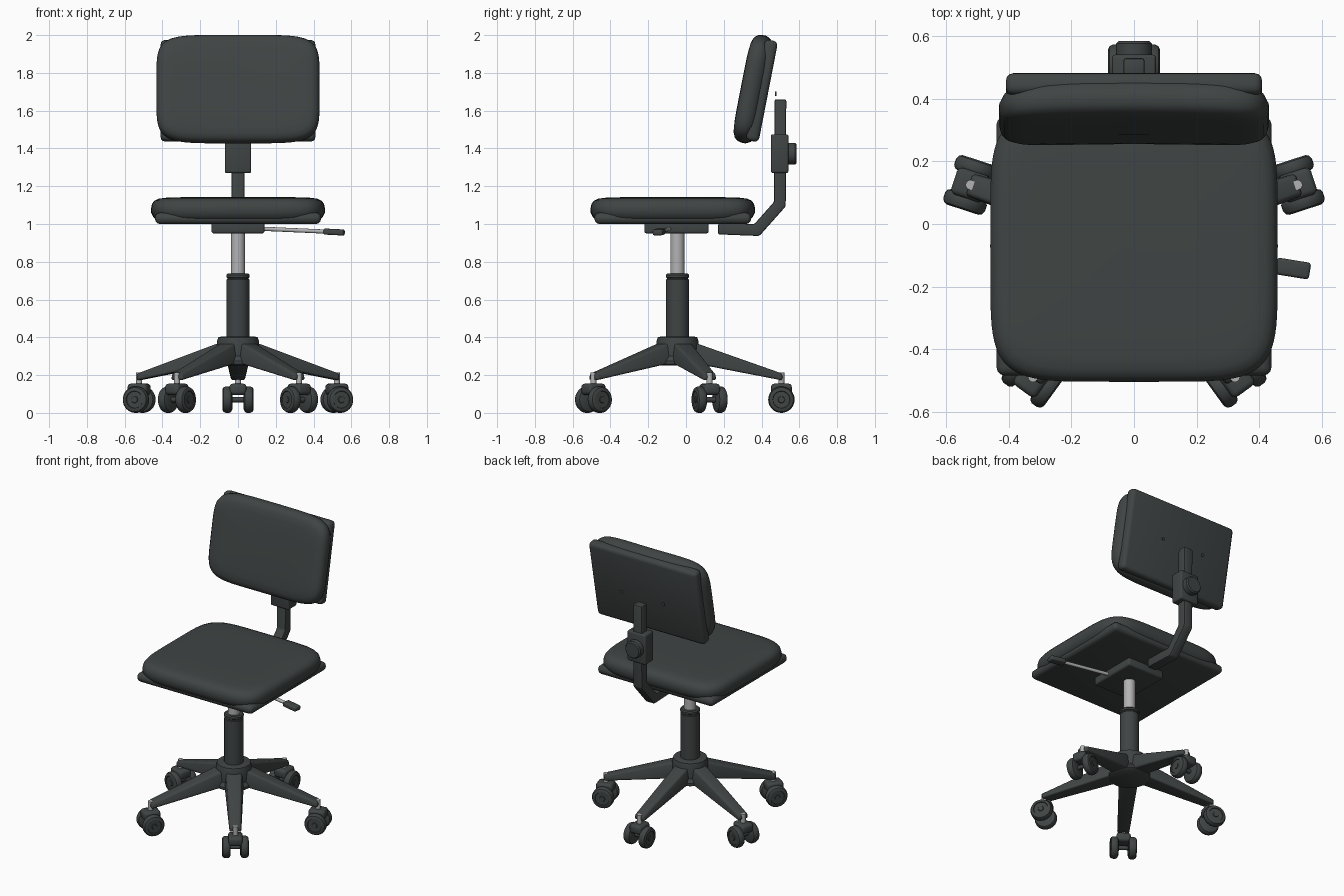
import bpy, bmesh, math
from mathutils import Matrix, Vector

if "Cube" in bpy.data.objects:
    bpy.data.objects.remove(bpy.data.objects["Cube"])


def material(name, c):
    m = bpy.data.materials.new(name)
    m.diffuse_color = (*c, 1)
    m.use_nodes = True
    m.node_tree.nodes["Principled BSDF"].inputs["Base Color"].default_value = m.diffuse_color
    return m


DARK = material("charcoal", (0.05, 0.058, 0.057))
METAL = material("light metal", (0.45, 0.45, 0.45))
CY = -0.045  # y of the column axis


def finish(name, bm, mat, matrix=None, angle=35):
    bmesh.ops.recalc_face_normals(bm, faces=bm.faces)
    me = bpy.data.meshes.new(name)
    bm.to_mesh(me)
    bm.free()
    me.materials.append(mat)
    me.shade_smooth()
    me.set_sharp_from_angle(angle=math.radians(angle))
    ob = bpy.data.objects.new(name, me)
    bpy.context.collection.objects.link(ob)
    if matrix:
        ob.matrix_world = matrix
    return ob


def skin(bm, rings):
    """Bridge successive rings of points and cap both ends."""
    rows = [[bm.verts.new(p) for p in r] for r in rings]
    n = len(rows[0])
    for a, b in zip(rows, rows[1:]):
        for i in range(n):
            j = (i + 1) % n
            bm.faces.new((a[i], a[j], b[j], b[i]))
    bm.faces.new(rows[0][::-1])
    bm.faces.new(rows[-1])


def bevel(bm, width, seg=3):
    bmesh.ops.bevel(bm, geom=bm.edges[:], offset=width, segments=seg,
                    profile=0.5, affect='EDGES', clamp_overlap=True)


def box(name, lo, hi, mat, width=0.01, matrix=None):
    lo, hi = Vector(lo), Vector(hi)
    bm = bmesh.new()
    bmesh.ops.create_cube(bm, size=1, matrix=Matrix.Translation((lo + hi) / 2)
                          @ Matrix.Diagonal((*(hi - lo), 1)))
    bevel(bm, width)
    return finish(name, bm, mat, matrix)


def lathe(name, profile, mat, matrix, n=32):
    bm = bmesh.new()
    skin(bm, [[(r * math.cos(t), r * math.sin(t), h)
               for t in (2 * math.pi * i / n for i in range(n))]
              for r, h in profile])
    return finish(name, bm, mat, matrix)


def cushion(name, hx, hy, z0, z1, mat, matrix, dish=0.0):
    """Pillow with a superellipse outline and a rounded rim."""
    h = z1 - z0
    prof = [(0.035, 0.0), (0.012, 0.16), (0.0, 0.36), (0.0, 0.55),
            (0.005, 0.72), (0.018, 0.85), (0.04, 0.93), (0.08, 0.97),
            (0.16, 0.99), (0.25, 1.0)]
    n, e, rings = 80, 2 / 5.5, []
    for inset, f in prof:
        ring = []
        for i in range(n):
            t = 2 * math.pi * i / n
            c, s = math.cos(t), math.sin(t)
            x = math.copysign(abs(c) ** e, c) * (hx - inset)
            y = math.copysign(abs(s) ** e, s) * (hy - inset)
            ring.append((x, y, z0 + f * h + dish * ((x / hx) ** 2 - 1)))
        rings.append(ring)
    bm = bmesh.new()
    skin(bm, rings)
    return finish(name, bm, mat, matrix, 60)


def along(p, d):
    """Matrix at p whose z axis points along d."""
    return Matrix.Translation(p) @ Vector(d).to_track_quat('Z', 'Y').to_matrix().to_4x4()


# Seat
cushion("seat_cushion", 0.46, 0.435, 1.015, 1.143, DARK, Matrix.Translation((0, -0.07, 0)))
box("seat_pan", (-0.44, -0.485, 1.0), (0.44, 0.345, 1.06), DARK, 0.027)
box("seat_mechanism", (-0.14, -0.22, 0.95), (0.14, 0.12, 1.01), DARK, 0.012)

# Backrest, leaning back
back = Matrix.Translation((0, 0.362, 1.713)) @ Matrix.Rotation(math.radians(79), 4, 'X')
cushion("backrest_cushion", 0.432, 0.29, -0.04, 0.08, DARK, back, 0.012)
box("backrest_shell", (-0.41, -0.272, -0.075), (0.41, 0.272, -0.005), DARK, 0.025, back)
for x in (-0.16, 0.16):
    lathe("backrest_screw", [(0.012, 0), (0.012, 0.006)], DARK, along((x, 0.472, 1.69), (0, 1, 0)), 12)

# Bent support bar, mitred at each bend
path = [Vector(p) for p in ((0.17, 0.976), (0.375, 0.968), (0.497, 1.105), (0.5, 1.66))]
rings = []
for i, p in enumerate(path):
    a = (p - path[max(i - 1, 0)]).normalized() if i else (path[1] - p).normalized()
    b = (path[i + 1] - p).normalized() if i < len(path) - 1 else a
    t = (a + b).normalized()
    off = Vector((-t.y, t.x)) * (0.031 / t.dot(a))
    rings.append([(x, *(p + s * off)) for x, s in ((-.034, -1), (.034, -1), (.034, 1), (-.034, 1))])
bm = bmesh.new()
skin(bm, rings)
bevel(bm, 0.009, 2)
finish("support_bar", bm, DARK)
box("height_clamp", (-0.07, 0.45, 1.27), (0.07, 0.542, 1.475), DARK, 0.01)
lathe("clamp_knob", [(0.05, 0), (0.058, 0.006), (0.058, 0.045), (0.05, 0.053)], DARK,
      along((0, 0.532, 1.372), (0, 1, 0)))

# Height lever
p0, p1, p2 = Vector((0.1, -0.085, 0.976)), Vector((0.46, -0.135, 0.96)), Vector((0.557, -0.15, 0.955))
lathe("lever_rod", [(0.011, 0), (0.011, (p1 - p0).length)], METAL, along(p0, p1 - p0), 12)
box("lever_grip", (-0.055, -0.027, -0.016), (0.055, 0.027, 0.016), DARK, 0.01,
    Matrix.Translation((p1 + p2) / 2) @ Matrix.Rotation(-0.16, 4, 'Z') @ Matrix.Rotation(0.05, 4, 'Y'))

# Column and hub
axis = Matrix.Translation((0, CY, 0))
lathe("gas_piston", [(0.037, 0.70), (0.037, 0.96)], METAL, axis)
lathe("column", [(0.06, 0.38), (0.06, 0.705), (0.056, 0.71), (0.056, 0.714),
                 (0.062, 0.718), (0.062, 0.73), (0.055, 0.737), (0.038, 0.737)], DARK, axis)
lathe("base_hub", [(0.115, 0.25), (0.13, 0.26), (0.13, 0.275), (0.112, 0.30), (0.112, 0.375),
                   (0.105, 0.40), (0.085, 0.405)], DARK, axis, 40)

# Five arms with twin-wheel casters
WHEEL = [(0.05, 0), (0.064, 0.006), (0.07, 0.016), (0.07, 0.036), (0.064, 0.048),
         (0.054, 0.053), (0.046, 0.053), (0.044, 0.048), (0.018, 0.048), (0.016, 0.052), (0.004, 0.052)]
for k in range(5):
    m = axis @ Matrix.Rotation(math.radians(90 + 72 * k), 4, 'Z')
    bm = bmesh.new()
    skin(bm, [[(r, -w, lo), (r, w, lo), (r, w * 0.8, hi), (r, -w * 0.8, hi)]
              for r, w, lo, hi in ((0.03, 0.062, 0.26, 0.385), (0.11, 0.06, 0.258, 0.365),
                                   (0.555, 0.04, 0.172, 0.208))])
    bevel(bm, 0.012)
    finish("base_arm", bm, DARK, m)
    c = m @ Matrix.Translation((0.55, 0, 0))
    lathe("caster_pin", [(0.016, 0.13), (0.016, 0.213)], METAL, c, 12)
    box("caster_bridge", (-0.055, -0.045, 0.095), (0.055, 0.045, 0.155), DARK, 0.018, c)
    lathe("caster_axle", [(0.014, -0.04), (0.014, 0.04)], DARK,
          c @ Matrix.Translation((0, 0, 0.07)) @ Matrix.Rotation(math.pi / 2, 4, 'X'), 12)
    for s in (-1, 1):
        lathe("caster_wheel", WHEEL, DARK, c @ Matrix.Translation((0, s * 0.03, 0.07))
              @ Matrix.Rotation(-s * math.pi / 2, 4, 'X'))
